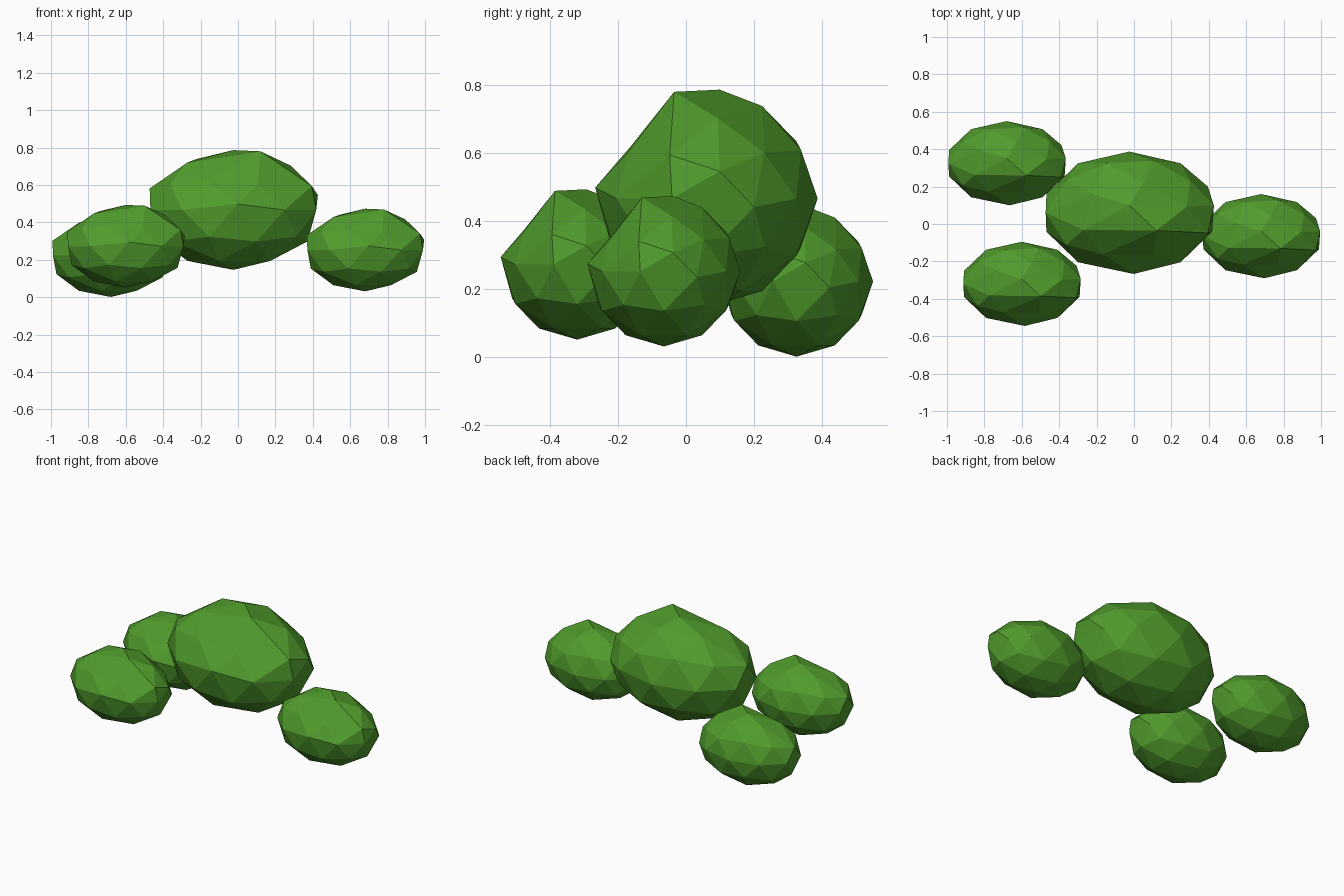
import bpy
from mathutils import Vector

if "Cube" in bpy.data.objects:
    bpy.data.objects.remove(bpy.data.objects["Cube"])

leaf = bpy.data.materials.new("leaf_green")
leaf.diffuse_color = (0.08, 0.33, 0.025, 1)
leaf.use_nodes = True
leaf.node_tree.nodes["Principled BSDF"].inputs["Base Color"].default_value = leaf.diffuse_color

# Nudges giving the faceted clump its uneven, dented front top
NUDGES = [
    ((0, 0, 1), (0, .12, 1)),
    ((.16, -.5, .85), (.31, -.29, .98)),
    ((.28, -.85, .45), (.28, -.7, .43)),
    ((-.26, -.81, .53), (-.3, -.68, .48)),
    ((.69, -.5, .53), (.9, -.33, .40)),
    ((.53, 0, .85), (.66, .1, .74)),
    ((.89, 0, .45), (.97, .12, .25)),
    ((.69, .5, .53), (.70, .52, .42)),
    ((.95, .31, 0), (.90, .43, -.08)),
    ((-.43, -.31, .85), (-.53, -.28, .79)),
    ((-.85, 0, .53), (-.96, 0, .36)),
    ((0, -1, 0), (.05, -1, .1)),
]


def clump(name, centre, radii):
    bpy.ops.mesh.primitive_ico_sphere_add(subdivisions=2, radius=1)
    ob = bpy.context.object
    ob.name = name
    verts = ob.data.vertices
    picks = [(min(verts, key=lambda v: (v.co - Vector(a)).length), b) for a, b in NUDGES]
    for v, target in picks:
        v.co = target
    for v in verts:
        v.co = Vector([c * r for c, r in zip(v.co, radii)])
    ob.location = centre
    ob.data.materials.append(leaf)


# One large clump and three small ones around it
SMALL = (.325, .225, .221)
clump("main_foliage", (-.025, .06, .466), (.466, .327, .32))
clump("right_foliage", (.68, -.065, .252), SMALL)
clump("back_left_foliage", (-.68, .325, .222), SMALL)
clump("front_left_foliage", (-.6, -.32, .272), SMALL)
